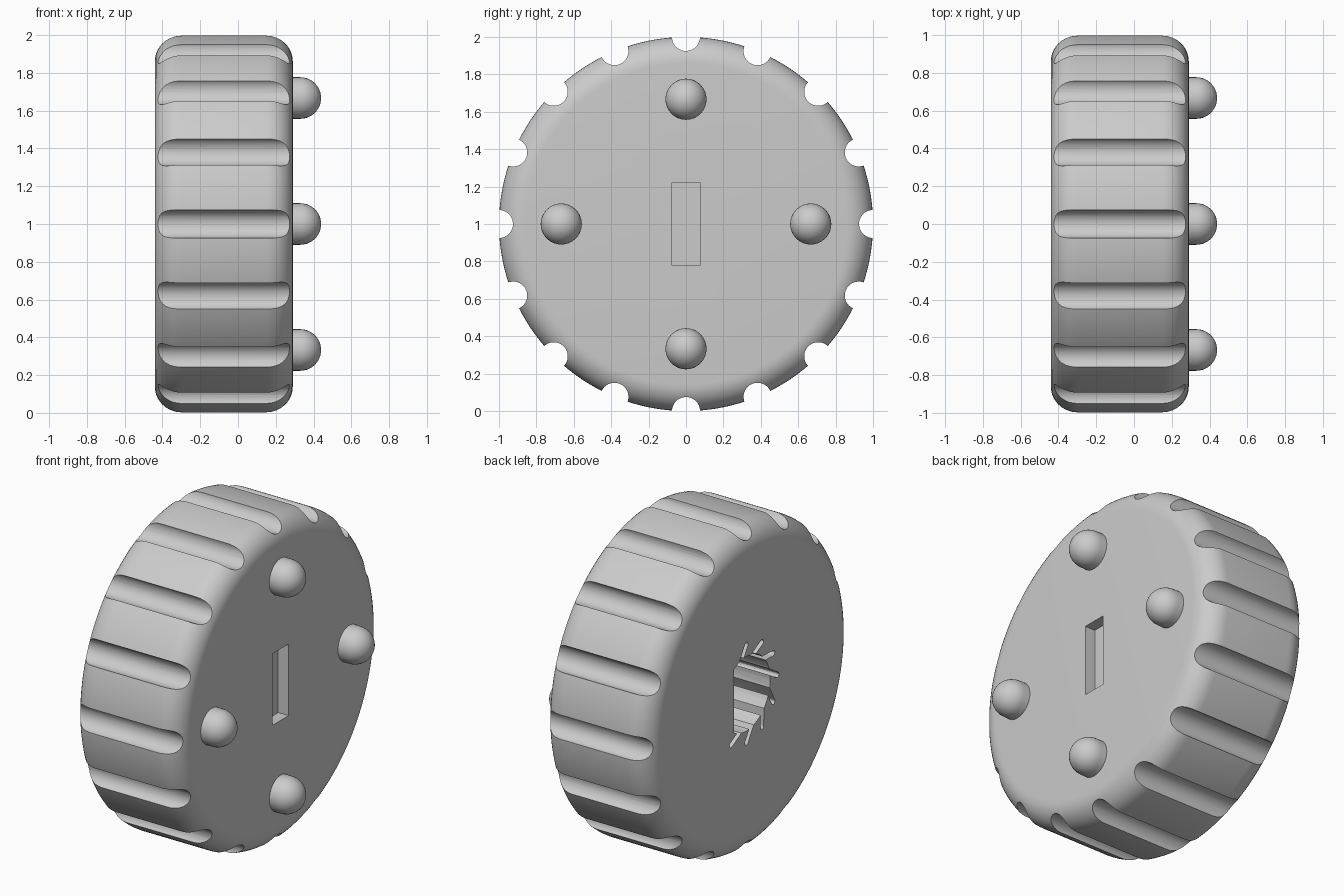
import bpy, bmesh
from math import sin, cos, pi, radians
from mathutils import Vector, Matrix

cube = bpy.data.objects.get("Cube")
if cube:
    bpy.data.objects.remove(cube, do_unlink=True)

grey = bpy.data.materials.new("plain_grey")
grey.use_nodes = True
COLOUR = (0.6, 0.6, 0.6, 1)
grey.diffuse_color = COLOUR
grey.node_tree.nodes["Principled BSDF"].inputs["Base Color"].default_value = COLOUR

BACK, FRONT = -0.44, 0.29      # the two flat ends of the wheel along x
AXIS_Z = 1.0


def make_object(name, bm):
    bmesh.ops.recalc_face_normals(bm, faces=bm.faces)
    mesh = bpy.data.meshes.new(name)
    bm.to_mesh(mesh)
    bm.free()
    mesh.materials.append(grey)
    obj = bpy.data.objects.new(name, mesh)
    bpy.context.collection.objects.link(obj)
    return obj


def lathe(name, profile, steps, centre):
    """Spin (x, radius) points round the x axis."""
    bm = bmesh.new()
    verts = [bm.verts.new((x, 0, r)) for x, r in profile]
    edges = [bm.edges.new(pair) for pair in zip(verts, verts[1:])]
    bmesh.ops.spin(bm, geom=verts + edges, cent=(0, 0, 0), axis=(1, 0, 0),
                   angle=2 * pi, steps=steps)
    bmesh.ops.remove_doubles(bm, verts=bm.verts, dist=0.0001)
    bmesh.ops.translate(bm, verts=bm.verts, vec=centre)
    return make_object(name, bm)


def prism(bm, outline, x0, x1):
    """Extrude a (y, z) outline along x."""
    face = bm.faces.new([bm.verts.new((x0, y, z)) for y, z in outline])
    top = bmesh.ops.extrude_face_region(bm, geom=[face])["geom"]
    bmesh.ops.translate(bm, verts=[v for v in top if isinstance(v, bmesh.types.BMVert)],
                        vec=(x1 - x0, 0, 0))


def arc(cy, cz, r, start, end, n):
    return [(cy + r * cos(start + (end - start) * i / n),
             cz + r * sin(start + (end - start) * i / n)) for i in range(n + 1)]


def carve(body, name, outlines, x0, x1):
    """Cut prisms out of the body and discard the cutter."""
    bm = bmesh.new()
    for outline in outlines:
        prism(bm, outline, x0, x1)
    cutter = make_object(name, bm)
    cutter.hide_render = True
    mod = body.modifiers.new(name, "BOOLEAN")
    mod.operation, mod.solver, mod.object = "DIFFERENCE", "EXACT", cutter
    bpy.context.view_layer.update()
    result = bpy.data.meshes.new_from_object(
        body.evaluated_get(bpy.context.evaluated_depsgraph_get()))
    body.modifiers.clear()
    body.data = result
    bpy.data.objects.remove(cutter, do_unlink=True)


# Wheel body with rounded rims
FILLET = 0.14
profile = [(BACK, 0)]
profile += arc(BACK + FILLET, 1 - FILLET, FILLET, pi, pi / 2, 10)
profile += arc(FRONT - FILLET, 1 - FILLET, FILLET, pi / 2, 0, 10)
profile += [(FRONT, 0)]
body = lathe("wheel_body", profile, 128, (0, 0, AXIS_Z))

# Grip grooves round the rim
grooves = []
for i in range(16):
    a = 2 * pi * i / 16
    grooves.append(arc(cos(a), AXIS_Z + sin(a), 0.075, 0.05, 2 * pi + 0.05, 32)[:-1])
carve(body, "groove_cutter", grooves, -0.6, 0.6)

# Shallow key slot in the pegged face
w, h = 0.077, 0.22
carve(body, "key_slot_cutter",
      [[(-w, AXIS_Z - h), (w, AXIS_Z - h), (w, AXIS_Z + h), (-w, AXIS_Z + h)]],
      FRONT - 0.07, 0.5)

# D-shaped shaft hole in the back face
HUB_Y, DEPTH = 0.04, 0.45
flat = radians(122)
carve(body, "shaft_hole_cutter", [arc(HUB_Y, AXIS_Z, 0.23, pi - flat, pi + flat, 24)],
      -0.6, BACK + DEPTH)

# Slanted relief slits round the shaft hole
slits = []
for i in range(8):
    a = radians(90 + 30 * i)
    lean = a + radians(32)
    ty, tz = HUB_Y + 0.3 * cos(a), AXIS_Z + 0.3 * sin(a)
    by, bz = ty - 0.14 * cos(lean), tz - 0.14 * sin(lean)
    slits.append(arc(ty, tz, 0.016, lean - pi / 2, lean + pi / 2, 6)
                 + arc(by, bz, 0.016, lean + pi / 2, lean + 3 * pi / 2, 6))
carve(body, "slit_cutter", slits, -0.6, BACK + DEPTH - 0.01)

# Four domed pegs
PEG = 0.11
peg_profile = [(FRONT - 0.01, 0), (FRONT - 0.01, PEG)] + arc(0.33, 0, PEG, pi / 2, 0, 10)
pegs = []
for name, y, z in (("top", 0, 1), ("bottom", 0, -1), ("front", -1, 0), ("rear", 1, 0)):
    pegs.append(lathe(name + "_peg", peg_profile, 32,
                      (0, y * 0.667, AXIS_Z + z * 0.667)))

# Smooth shading with crisp edges
bpy.ops.object.select_all(action="DESELECT")
for obj in [body] + pegs:
    obj.select_set(True)
bpy.context.view_layer.objects.active = body
bpy.ops.object.shade_smooth_by_angle(angle=radians(30))
